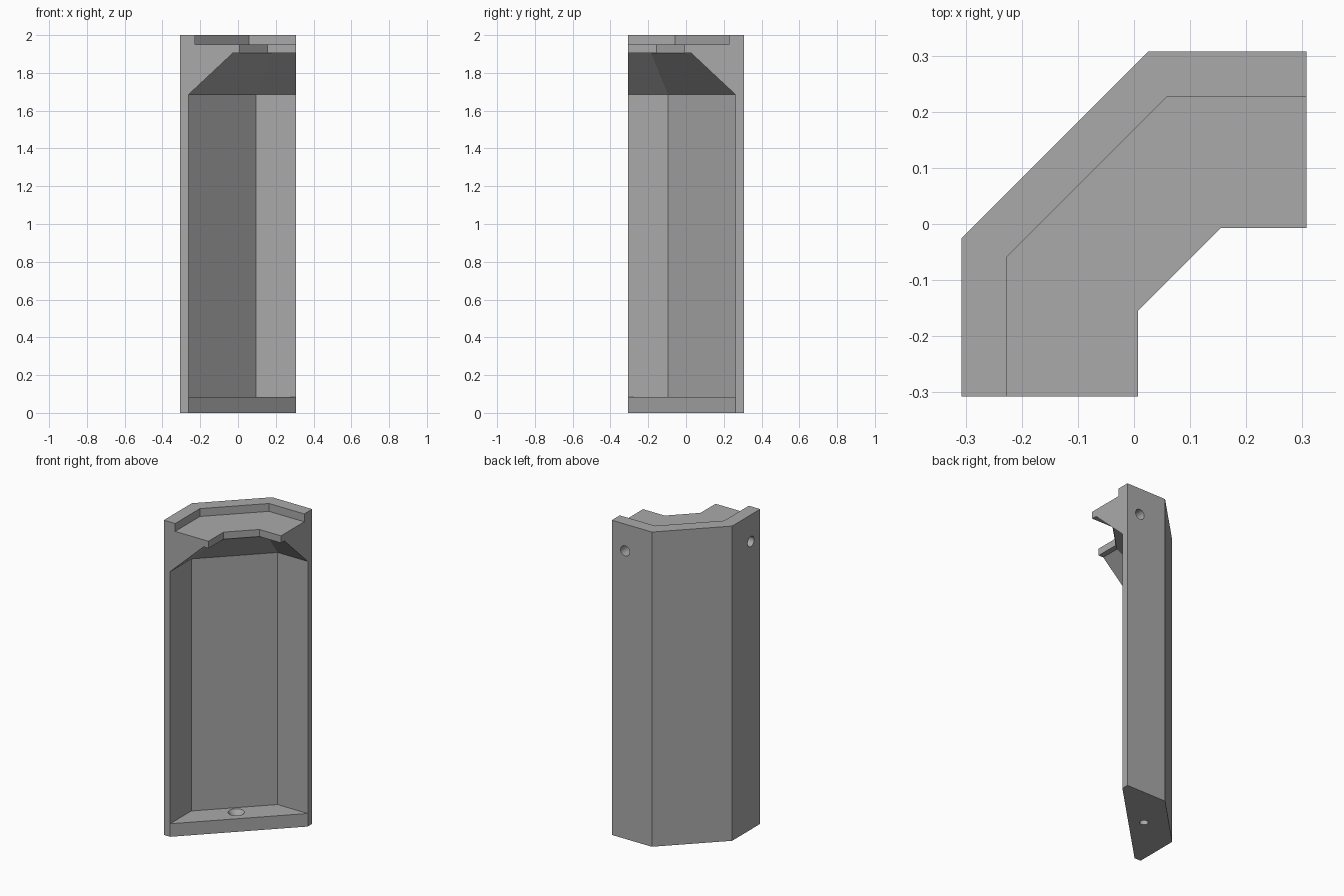
import bpy, bmesh, math
from mathutils import Matrix, Vector

cube = bpy.data.objects.get("Cube")
if cube:
    bpy.data.objects.remove(cube, do_unlink=True)

HALF = 0.307     # half the footprint
FAR = 0.5        # cutters reach past the footprint

grey = bpy.data.materials.new("mid grey")
grey.use_nodes = True
grey.diffuse_color = (0.4, 0.4, 0.4, 1)
grey.node_tree.nodes["Principled BSDF"].inputs["Base Color"].default_value = (0.4, 0.4, 0.4, 1)


def bent_line(side, corner, end):
    """Chamfered corner path, mirrored about the diagonal plane."""
    half = [(side, -end), (side, corner)]
    return half + [(-y, -x) for x, y in reversed(half)]


def open_area(side, corner):
    """Everything on the inner side of a chamfered path."""
    return bent_line(side, corner, FAR) + [(FAR, -FAR)]


def add_object(name, bm):
    bmesh.ops.recalc_face_normals(bm, faces=bm.faces)
    mesh = bpy.data.meshes.new(name)
    bm.to_mesh(mesh)
    bm.free()
    mesh.materials.append(grey)
    obj = bpy.data.objects.new(name, mesh)
    bpy.context.collection.objects.link(obj)
    return obj


def loft(name, sections):
    """Solid through a list of (height, outline) sections."""
    bm = bmesh.new()
    rings = [[bm.verts.new((x, y, z)) for x, y in pts] for z, pts in sections]
    for low, high in zip(rings, rings[1:]):
        for i in range(len(low)):
            j = (i + 1) % len(low)
            bm.faces.new((low[i], low[j], high[j], high[i]))
    bm.faces.new(rings[0])
    bm.faces.new(rings[-1])
    return add_object(name, bm)


def drill(name, centre, axis, r1, r2, depth):
    """Round cutter centred on a point, along an axis."""
    bm = bmesh.new()
    turn = Vector(axis).to_track_quat('Z', 'Y').to_matrix().to_4x4()
    bmesh.ops.create_cone(bm, cap_ends=True, segments=32, radius1=r1, radius2=r2,
                          depth=depth, matrix=Matrix.Translation(centre) @ turn)
    return add_object(name, bm)


# Solid corner block with the top plate's footprint
outline = bent_line(-HALF, -0.025, HALF) + bent_line(0.007, -0.155, HALF)[::-1]
body = loft("corner_bracket", [(0, outline), (2, outline)])

# Recess behind the top lip
recess = open_area(-0.227, -0.059)
cutters = [loft("top_recess", [(1.95, recess), (2.1, recess)])]

# Tall hollow with a sloped roof under the top plate
hollow = open_area(-0.262, -0.095)
roof = open_area(-0.027, -0.185)
cutters.append(loft("hollow", [(0.083, hollow), (1.685, hollow), (1.905, roof)]))

# Diagonal front edge of the floor
edge = [(0.045 - FAR, -FAR), (FAR, FAR - 0.045), (FAR, -FAR)]
cutters.append(loft("floor_edge", [(-0.1, edge), (0.2, edge)]))

# Countersunk floor hole
cutters.append(drill("floor_hole", (-0.04, 0.04, 0.03), (0, 0, 1), 0.025, 0.025, 0.2))
cutters.append(drill("countersink", (-0.04, 0.04, 0.07), (0, 0, 1), 0.025, 0.052, 0.04))

# Blind screw holes in both side walls
cutters.append(drill("back_hole", (0.213, HALF, 1.83), (0, 1, 0), 0.032, 0.032, 0.24))
cutters.append(drill("side_hole", (-HALF, -0.213, 1.83), (1, 0, 0), 0.032, 0.032, 0.24))

# Cut, bake and tidy up
for cutter in cutters:
    cutter.hide_render = True
    mod = body.modifiers.new(cutter.name, 'BOOLEAN')
    mod.operation = 'DIFFERENCE'
    mod.solver = 'EXACT'
    mod.object = cutter
graph = bpy.context.evaluated_depsgraph_get()
baked = bpy.data.meshes.new_from_object(body.evaluated_get(graph))
body.modifiers.clear()
body.data = baked
for cutter in cutters:
    bpy.data.objects.remove(cutter, do_unlink=True)

bpy.ops.object.select_all(action='DESELECT')
body.select_set(True)
bpy.context.view_layer.objects.active = body
bpy.ops.object.shade_smooth_by_angle(angle=math.radians(20))
